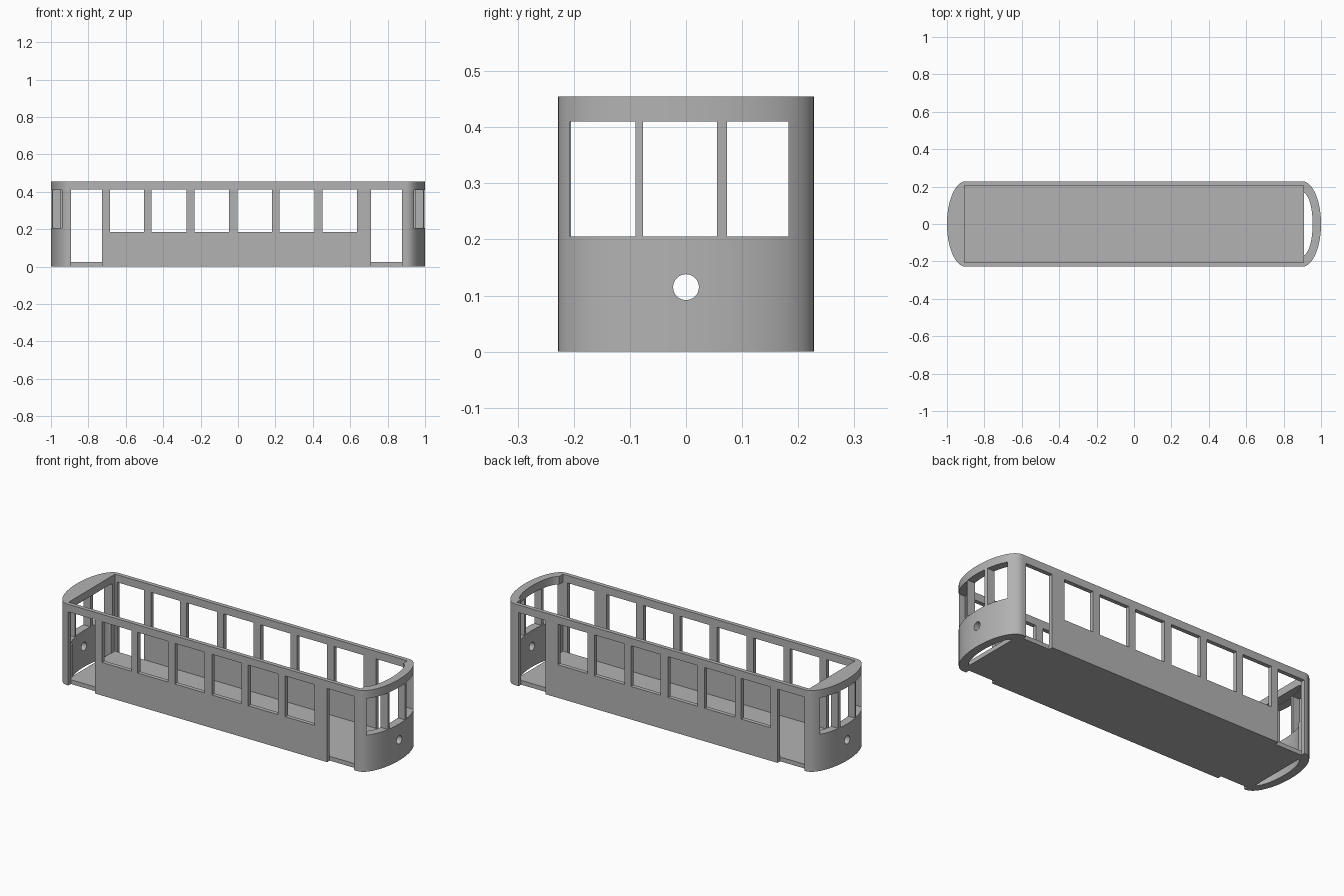
import bpy, bmesh, math

old = bpy.data.objects.get("Cube")
if old:
    bpy.data.objects.remove(old, do_unlink=True)

HEIGHT = 0.455
HALF_W = 0.228
INNER_W = 0.205
CAB_X = 0.9        # where the rounded ends begin
HEAD = 0.413       # top of the openings

grey = bpy.data.materials.new("body grey")
grey.use_nodes = True
colour = (0.45, 0.45, 0.45, 1)
grey.diffuse_color = colour
grey.node_tree.nodes["Principled BSDF"].inputs["Base Color"].default_value = colour


def prism(name, outline, z0, z1):
    """Extrude a flat outline from z0 to z1."""
    bm = bmesh.new()
    face = bm.faces.new([bm.verts.new((x, y, z0)) for x, y in outline])
    top = bmesh.ops.extrude_face_region(bm, geom=[face])["geom"]
    verts = [v for v in top if isinstance(v, bmesh.types.BMVert)]
    bmesh.ops.translate(bm, verts=verts, vec=(0, 0, z1 - z0))
    bmesh.ops.recalc_face_normals(bm, faces=bm.faces)
    mesh = bpy.data.meshes.new(name)
    bm.to_mesh(mesh)
    bm.free()
    mesh.materials.append(grey)
    obj = bpy.data.objects.new(name, mesh)
    bpy.context.collection.objects.link(obj)
    return obj


def box(name, x0, x1, y0, y1, z0, z1):
    return prism(name, [(x0, y0), (x1, y0), (x1, y1), (x0, y1)], z0, z1)


def arc(side, depth, half_width, steps=40):
    """Half ellipse bulging towards one end of the body."""
    angles = [math.pi * (i / steps - 0.5) for i in range(steps + 1)]
    return [(side * (CAB_X + depth * math.cos(a)), side * half_width * math.sin(a))
            for a in angles]


def cut(target, cutter):
    mod = target.modifiers.new("cut", 'BOOLEAN')
    mod.operation = 'DIFFERENCE'
    mod.solver = 'EXACT'
    mod.object = cutter
    bpy.context.view_layer.update()
    graph = bpy.context.evaluated_depsgraph_get()
    mesh = bpy.data.meshes.new_from_object(target.evaluated_get(graph))
    target.modifiers.clear()
    target.data = mesh
    bpy.data.objects.remove(cutter, do_unlink=True)


# Body shell with rounded ends
shell = prism("body_shell", arc(1, 0.1, HALF_W) + arc(-1, 0.1, HALF_W), 0, HEIGHT)

# Saloon interior, open at the top
cut(shell, box("saloon_cutter", -0.906, 0.906, -INNER_W, INNER_W, -0.1, 0.6))

# Cab interiors: one open to the sky, one under a small roof
for side, top in ((1, 0.6), (-1, HEAD)):
    outline = arc(side, 0.055, 0.17)
    outline += [(side * 0.88, side * 0.17), (side * 0.88, -side * 0.17)]
    cut(shell, prism("cab_cutter", outline, -0.1, top))

# Side windows through both walls
for x0, x1 in ((-0.684, -0.502), (-0.462, -0.275), (-0.232, -0.048),
               (-0.003, 0.182), (0.223, 0.408), (0.452, 0.635)):
    cut(shell, box("window_cutter", x0, x1, -0.4, 0.4, 0.185, HEAD))

# Doorways through both walls
for x0, x1 in ((-0.893, -0.727), (0.712, 0.878)):
    cut(shell, box("door_cutter", x0, x1, -0.4, 0.4, -0.1, HEAD))

# Three windows and a lamp hole in each end
for x0, x1 in ((-1.1, -0.902), (0.902, 1.1)):
    for y0, y1 in ((-0.207, -0.09), (-0.077, 0.055), (0.073, 0.183)):
        cut(shell, box("end_window_cutter", x0, x1, y0, y1, 0.205, 0.41))
    lamp = prism("lamp_cutter", [(0.023 * math.cos(i * math.tau / 32),
                                  0.023 * math.sin(i * math.tau / 32))
                                 for i in range(32)], x0, x1)
    lamp.rotation_euler = (0, math.pi / 2, 0)
    lamp.location.z = 0.115
    cut(shell, lamp)

# Floor slab, set inside the walls and visible as a sill in the doorways
box("floor", -0.91, 0.91, -INNER_W, INNER_W, 0, 0.024)

# Smooth the rounded ends, keep the openings crisp
bpy.ops.object.select_all(action='DESELECT')
shell.select_set(True)
bpy.context.view_layer.objects.active = shell
bpy.ops.object.shade_smooth_by_angle(angle=math.radians(30))
